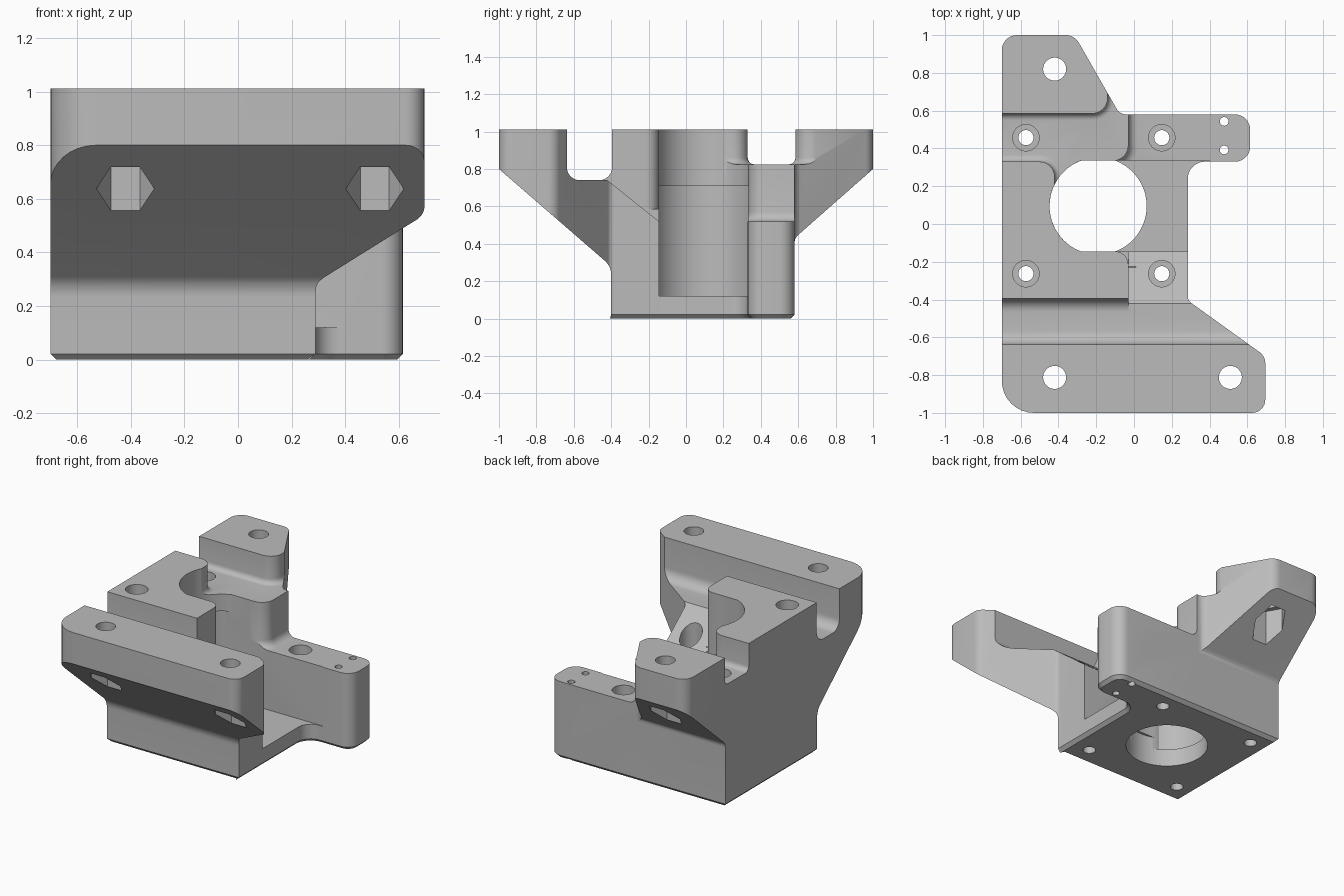
import bpy, bmesh, math
from mathutils import Vector

cube = bpy.data.objects.get("Cube")
if cube:
    bpy.data.objects.remove(cube, do_unlink=True)

grey = bpy.data.materials.new("plain_grey")
grey.use_nodes = True
colour = (0.5, 0.5, 0.5, 1)
grey.diffuse_color = colour
grey.node_tree.nodes["Principled BSDF"].inputs["Base Color"].default_value = colour


def rounded(points, steps=8):
    """Outline of (a, b) or (a, b, radius) points with the corners filleted."""
    out = []
    for i, p in enumerate(points):
        c = Vector(p[:2])
        if len(p) == 2:
            out.append(c)
            continue
        u = (Vector(points[i - 1][:2]) - c).normalized()
        v = (Vector(points[(i + 1) % len(points)][:2]) - c).normalized()
        half = u.angle(v) / 2
        centre = c + (u + v).normalized() * p[2] / math.sin(half)
        start = c + u * p[2] / math.tan(half) - centre
        end = c + v * p[2] / math.tan(half) - centre
        sweep = end.angle_signed(start)
        for k in range(steps + 1):
            t = sweep * k / steps
            out.append(centre + Vector((start.x * math.cos(t) - start.y * math.sin(t),
                                        start.x * math.sin(t) + start.y * math.cos(t))))
    return out


def prism(name, outline, low, high, axis="z", fillet=0):
    """Extrude an outline along z, or a (y, z) outline along x."""
    place = (lambda p, h: (p[0], p[1], h)) if axis == "z" else (lambda p, h: (h, p[0], p[1]))
    bm = bmesh.new()
    face = bm.faces.new([bm.verts.new(place(p, low)) for p in outline])
    moved = bmesh.ops.extrude_face_region(bm, geom=[face])["geom"]
    shift = Vector(place((0, 0), high - low))
    bmesh.ops.translate(bm, vec=shift, verts=[g for g in moved if isinstance(g, bmesh.types.BMVert)])
    bmesh.ops.recalc_face_normals(bm, faces=bm.faces)
    if fillet:
        edges = [e for e in bm.edges if all(abs(v.co.z - low) < 1e-5 for v in e.verts)]
        bmesh.ops.bevel(bm, geom=edges, offset=fillet, segments=5, profile=0.5, affect="EDGES")
    mesh = bpy.data.meshes.new(name)
    bm.to_mesh(mesh)
    bm.free()
    ob = bpy.data.objects.new(name, mesh)
    mesh.materials.append(grey)
    bpy.context.collection.objects.link(ob)
    return ob


def circle(x, y, r, n=40):
    return [(x + r * math.cos(math.tau * k / n), y + r * math.sin(math.tau * k / n)) for k in range(n)]


def combine(target, tool, operation="DIFFERENCE"):
    mod = target.modifiers.new("cut", "BOOLEAN")
    mod.object, mod.operation, mod.solver = tool, operation, "EXACT"
    bpy.context.view_layer.objects.active = target
    bpy.ops.object.modifier_apply(modifier=mod.name)
    bpy.data.objects.remove(tool, do_unlink=True)


TOP = 1.012
# Body: plan outline crossed with the side profile
bracket = prism("mounting_bracket", rounded([
    (-0.7, -1, 0.17), (0.695, -1, 0.07), (0.695, -0.7, 0.07), (0.285, -0.405, 0.04),
    (0.285, 0.33, 0.09), (0.615, 0.33, 0.08), (0.615, 0.58, 0.08), (-0.075, 0.58, 0.06),
    (-0.315, 1, 0.08), (-0.7, 1, 0.08)]), 0, TOP)
side = rounded([(-0.4, -0.1), (0.58, -0.1), (0.58, 0.43, 0.06), (1, 0.8), (1, 1.2),
                (-1, 1.2), (-1, 0.8), (-0.4, 0.28, 0.1)])
combine(bracket, prism("side_profile", side, -1, 1, "x"), "INTERSECT")

# Chamfer round the foot
bm = bmesh.new()
bm.from_mesh(bracket.data)
foot = [e for e in bm.edges if all(abs(v.co.z) < 1e-4 for v in e.verts)]
bmesh.ops.bevel(bm, geom=foot, offset=0.022, segments=1, affect="EDGES")
bm.to_mesh(bracket.data)
bm.free()

# Front channel, and back channel wrapping round the tall block
combine(bracket, prism("front_channel", rounded([
    (-0.637, 1.2), (-0.637, 0.74, 0.07), (-0.395, 0.74, 0.07), (-0.395, 1.2)]), -1, 1, "x"))
combine(bracket, prism("back_channel", rounded([
    (-0.9, 0.33), (-0.42, 0.33, 0.08), (-0.42, 0.2), (0.4, 0.2), (0.4, 0.7),
    (-0.14, 0.7), (-0.14, 0.585, 0.08), (-0.9, 0.585)]), 0.825, 1.2, fillet=0.035))

# Step down to the arm, and the sloped shoulder opposite
combine(bracket, prism("arm_step", rounded([
    (-0.03, 0.8), (-0.03, 0.335, 0.08), (-0.15, 0.335), (-0.15, 0.1), (1, 0.1), (1, 0.8)]),
    0.52, 1.2, fillet=0.05))
combine(bracket, prism("shoulder_slope", [
    (-0.5, 0.74), (-0.42, 0.74), (-0.145, 0.52), (0, 0.52), (0, 1.2), (-0.5, 1.2)], -0.03, 1, "x"))
combine(bracket, prism("block_corner", rounded([
    (-0.03, -0.23), (-0.03, -0.145, 0.07), (-0.15, -0.145), (-0.15, 0), (0.01, 0), (0.01, -0.23)]),
    0.585, 1.2))

# Round bore opening sideways above the floor, wider below the lip
BX, BY, BR, HALF = -0.19, 0.095, 0.257, 0.24


def open_bore(name, r, low, high):
    a = math.asin(HALF / r)
    arc = [math.pi - a + 2 * a * k / 32 for k in range(33)]
    outline = [(BX + r * math.cos(t), BY + r * math.sin(t)) for t in arc]
    combine(bracket, prism(name, outline + [(0.4, BY - HALF), (0.4, BY + HALF)], low, high))


open_bore("upper_bore", BR, 0.65, 1.2)
open_bore("lower_bore", BR + 0.02, 0.12, 0.71)
combine(bracket, prism("floor_bore", circle(BX, BY, BR, 64), -0.1, 0.2))

# Counterbored motor screws
for x in (-0.572, 0.147):
    for y in (-0.263, 0.457):
        combine(bracket, prism("screw_hole", circle(x, y, 0.04), -0.1, 0.3))
        combine(bracket, prism("screw_head", circle(x, y, 0.07), 0.12, 1.2))

# Flange bolts with hexagonal nut pockets in the sloped undersides
for x, y in ((-0.42, -0.812), (0.51, -0.812), (-0.42, 0.82)):
    combine(bracket, prism("bolt_hole", circle(x, y, 0.061), 0.3, 1.2))
    combine(bracket, prism("nut_pocket", circle(x, y, 0.108, 6), 0.3, 0.8))

# Small holes at the arm tip
for y in (0.392, 0.543):
    combine(bracket, prism("arm_hole", circle(0.477, y, 0.023, 24), -0.1, 0.7))

bpy.ops.object.select_all(action="DESELECT")
bracket.select_set(True)
bpy.context.view_layer.objects.active = bracket
bpy.ops.object.shade_smooth_by_angle(angle=math.radians(30))
